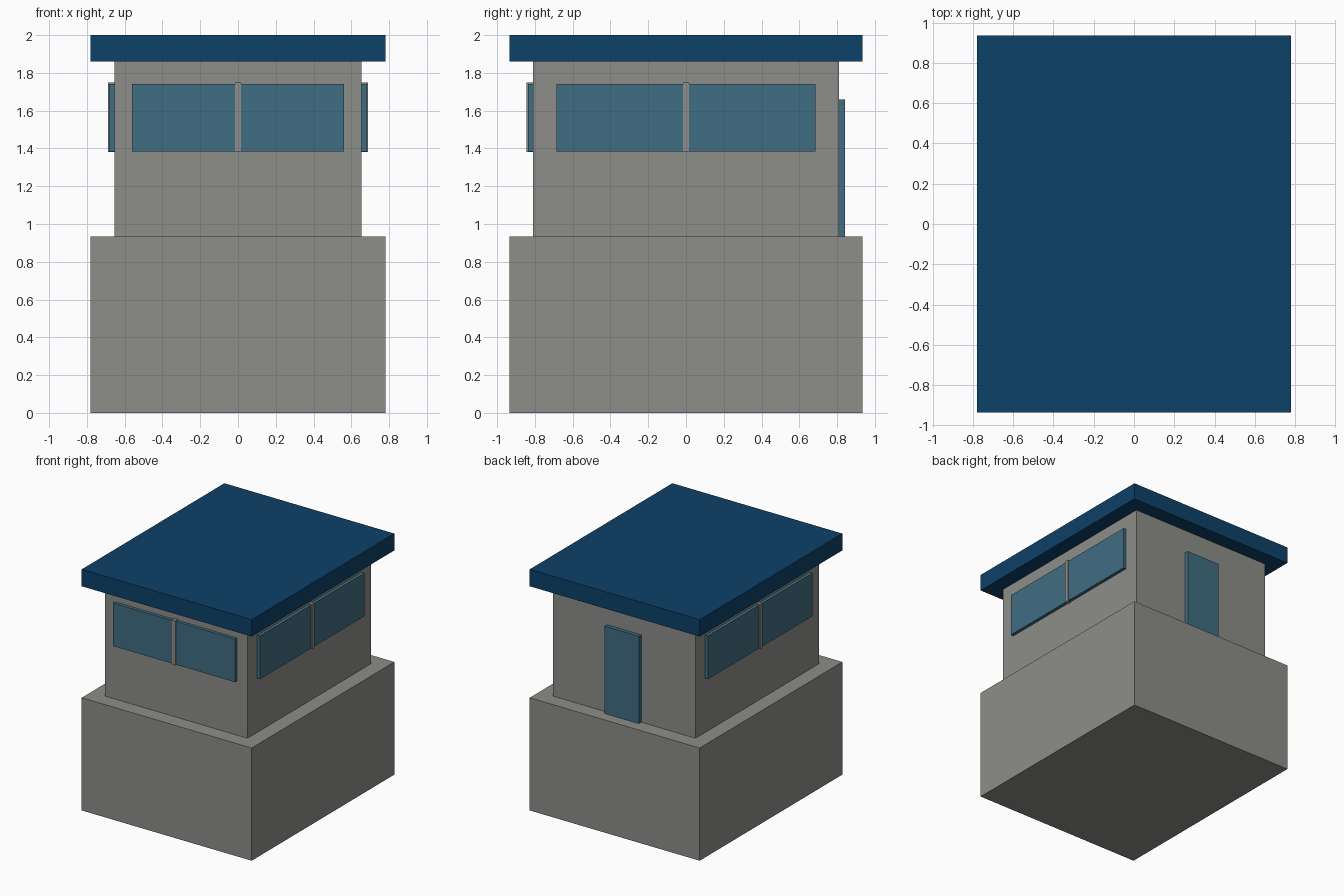
import bpy
import math

if "Cube" in bpy.data.objects:
    bpy.data.objects.remove(bpy.data.objects["Cube"])


def material(name, rgb):
    m = bpy.data.materials.new(name)
    m.diffuse_color = (*rgb, 1.0)
    m.use_nodes = True
    m.node_tree.nodes["Principled BSDF"].inputs["Base Color"].default_value = m.diffuse_color
    return m


CONCRETE = material("concrete grey", (0.266, 0.27, 0.25))
ROOF = material("roof blue", (0.004, 0.052, 0.138))
GLASS = material("glass blue", (0.051, 0.153, 0.223))


def box(name, x, y, z, mat):
    """Box spanning the given (min, max) ranges."""
    spans = (x, y, z)
    bpy.ops.mesh.primitive_cube_add(size=1, location=[(a + b) / 2 for a, b in spans])
    ob = bpy.context.object
    ob.name = name
    ob.scale = [b - a for a, b in spans]
    bpy.ops.object.transform_apply(location=True, rotation=False, scale=True)
    ob.data.materials.append(mat)
    return ob


HX, HY = 0.78, 0.935      # half size of base and roof
WX, WY = 0.655, 0.81      # half size of the upper room
FLOOR, EAVES = 0.935, 1.86

# Main masses
box("base", (-HX, HX), (-HY, HY), (0, FLOOR), CONCRETE)
box("upper_room", (-WX, WX), (-WY, WY), (FLOOR, EAVES), CONCRETE)
box("roof_slab", (-HX, HX), (-HY, HY), (EAVES, 2.0), ROOF)

# Front window with its centre mullion
box("front_window", (-0.56, 0.56), (-WY - 0.027, -WY + 0.01), (1.385, 1.742), GLASS)
box("front_mullion", (-0.016, 0.016), (-WY - 0.034, -WY + 0.01), (1.38, 1.75), CONCRETE)

# Matching windows on both sides
for side, s in (("right", 1), ("left", -1)):
    def span(outer):
        return tuple(sorted((s * (WX - 0.01), s * (WX + outer))))
    box(side + "_window", span(0.027), (-0.685, 0.685), (1.385, 1.742), GLASS)
    box(side + "_mullion", span(0.034), (-0.016, 0.016), (1.38, 1.75), CONCRETE)

# Back door
box("back_door", (-0.157, 0.157), (WY - 0.01, WY + 0.032), (FLOOR, 1.66), GLASS)
